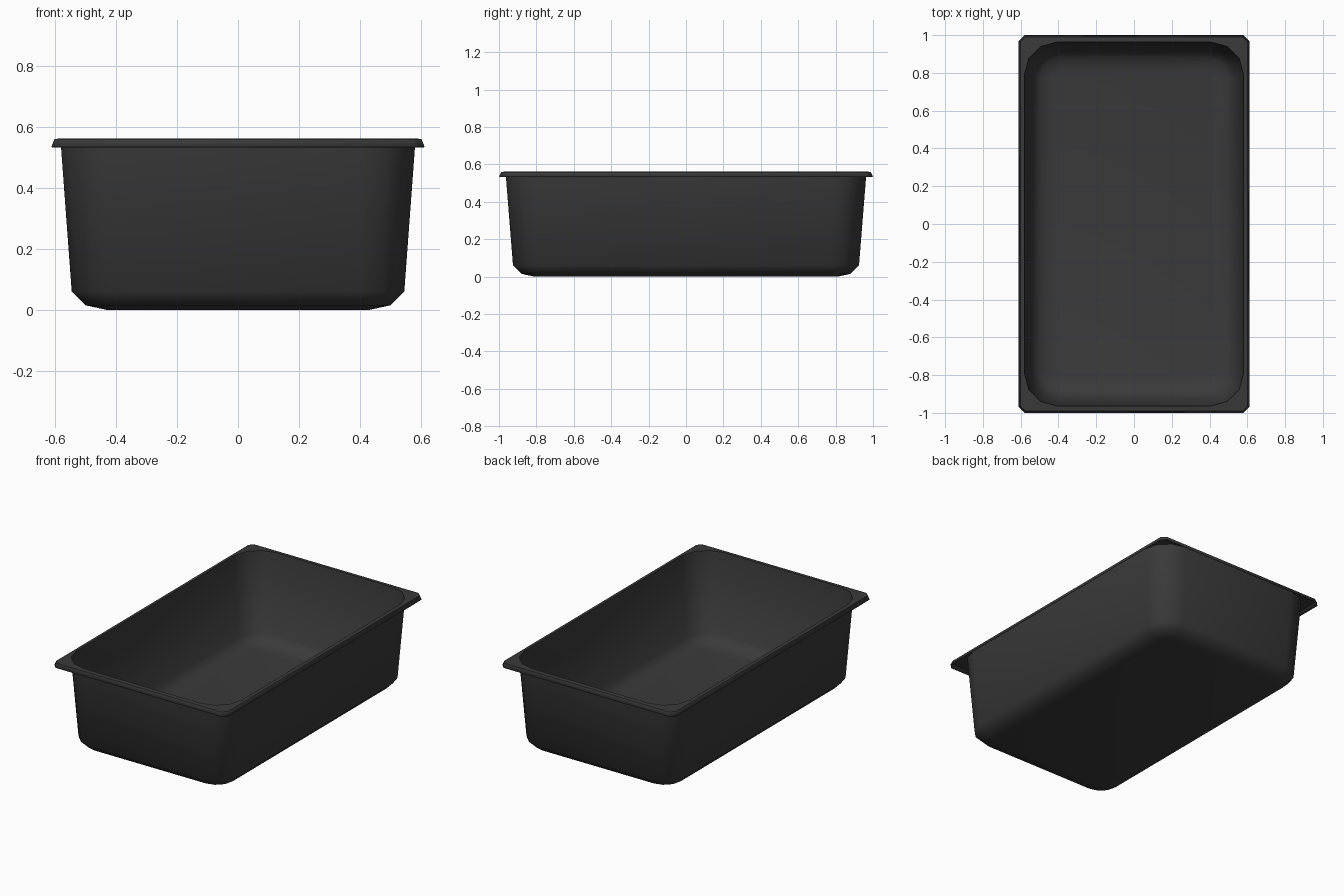
import bpy, bmesh, math

cube = bpy.data.objects.get("Cube")
if cube:
    bpy.data.objects.remove(cube)

CORNER_STEPS = 3


def outline(hx, hy, r, chamfer=False):
    """Counter-clockwise rectangle with rounded or chamfered corners."""
    pts = []
    for k, (sx, sy) in enumerate([(1, 1), (-1, 1), (-1, -1), (1, -1)]):
        for i in range(CORNER_STEPS + 1):
            t = i / CORNER_STEPS
            if chamfer:
                u, v = 1 - t, t
            else:
                u, v = math.cos(t * math.pi / 2), math.sin(t * math.pi / 2)
            if k % 2:
                u, v = v, u
            pts.append((sx * (hx - r + r * u), sy * (hy - r + r * v)))
    return pts


# Dark plastic
dark = bpy.data.materials.new("dark_grey")
dark.use_nodes = True
colour = (0.042, 0.042, 0.042, 1)
dark.diffuse_color = colour
dark.node_tree.nodes["Principled BSDF"].inputs["Base Color"].default_value = colour

# Cross-sections from floor to lip: half width, half depth, corner, height, chamfered
SECTIONS = [
    (0.43, 0.81, 0.04, 0.0, False),
    (0.50, 0.88, 0.11, 0.015, False),
    (0.545, 0.925, 0.15, 0.06, False),
    (0.582, 0.965, 0.175, 0.56, False),
    (0.60, 0.987, 0.025, 0.557, True),
    (0.609, 0.997, 0.03, 0.533, True),
]

bm = bmesh.new()
rings = [[bm.verts.new((x, y, z)) for x, y in outline(hx, hy, r, ch)]
         for hx, hy, r, z, ch in SECTIONS]
bm.faces.new(rings[0])
for a, b in zip(rings, rings[1:]):
    for i in range(len(a)):
        j = (i + 1) % len(a)
        bm.faces.new((a[i], b[i], b[j], a[j]))
mesh = bpy.data.meshes.new("food_pan")
bm.to_mesh(mesh)
bm.free()
mesh.materials.append(dark)

pan = bpy.data.objects.new("food_pan", mesh)
bpy.context.collection.objects.link(pan)
bpy.ops.object.select_all(action='DESELECT')
pan.select_set(True)
bpy.context.view_layer.objects.active = pan
bpy.ops.object.shade_smooth_by_angle(angle=math.radians(52))

# Thin sheet wall
wall = pan.modifiers.new("wall", 'SOLIDIFY')
wall.thickness = 0.003
wall.offset = 1
